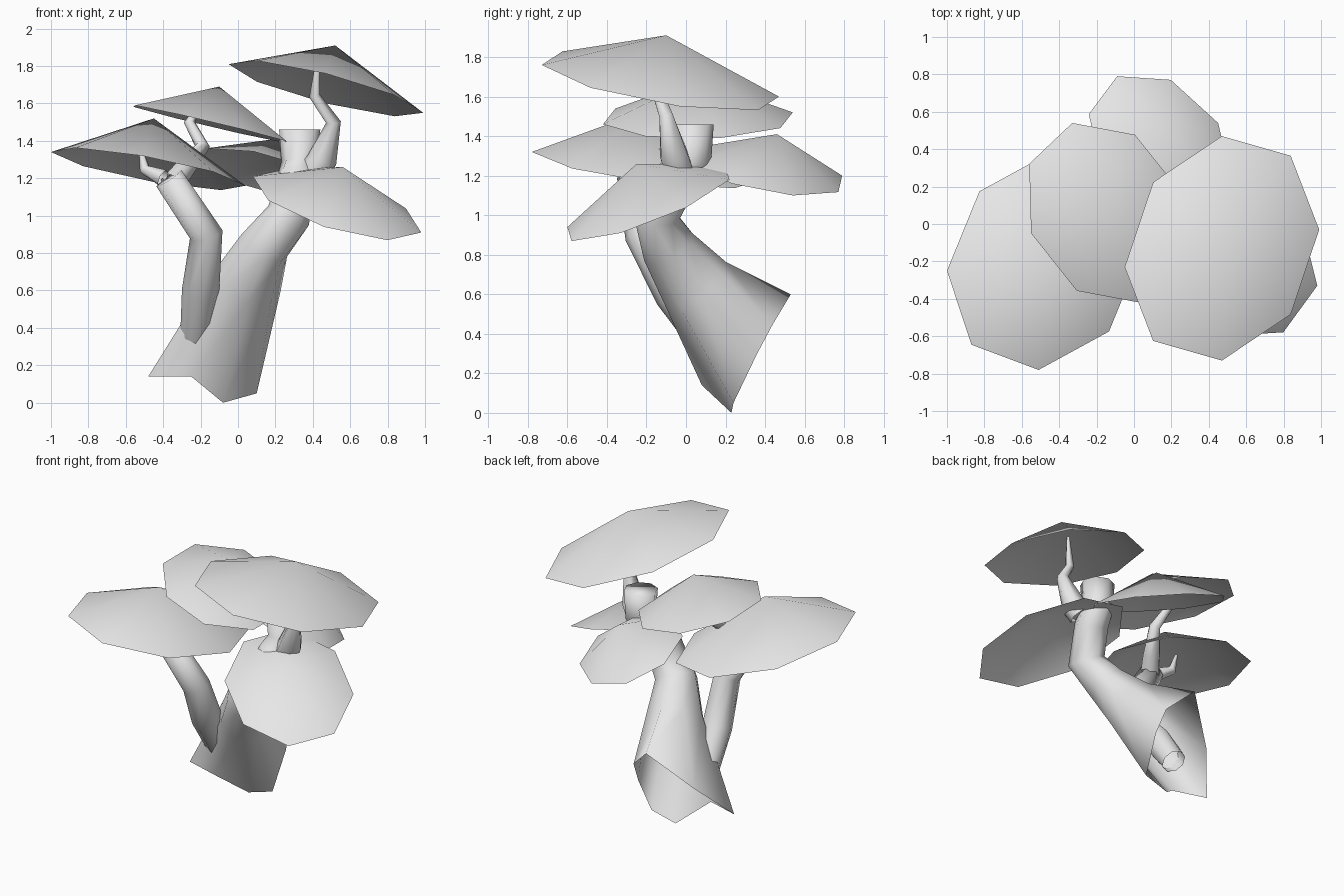
import bpy
from math import cos, sin, tau
from mathutils import Vector

old = bpy.data.objects.get("Cube")
if old:
    bpy.data.objects.remove(old)

shade = (.8, .8, .8, 1)
grey = bpy.data.materials.new("plain_grey")
grey.use_nodes = True
grey.diffuse_color = shade
grey.node_tree.nodes["Principled BSDF"].inputs["Base Color"].default_value = shade


def make(name, verts, faces):
    mesh = bpy.data.meshes.new(name)
    mesh.from_pydata(verts, [], faces)
    mesh.materials.append(grey)
    mesh.shade_smooth()
    obj = bpy.data.objects.new(name, mesh)
    bpy.context.collection.objects.link(obj)


def canopy(name, centre, side, back, peak, sides=8):
    """Open shallow cone: an octagonal rim spanned by two half-axes, joined to a peak."""
    verts = [Vector(peak)]
    for k in range(sides):
        angle = tau * k / sides
        verts.append(Vector(centre) + Vector(side) * cos(angle) + Vector(back) * sin(angle))
    make(name, verts, [(0, k + 1, (k + 1) % sides + 1) for k in range(sides)])


def limb(name, path, sides=6, rim=(), cap=False):
    """Tube along (x, y, z, radius) points; rim is an optional flared first ring."""
    points = [Vector(p[:3]) for p in path]
    verts = [Vector(p) for p in rim]
    last = len(points) - 1
    for i, point in enumerate(points):
        along = (points[min(i + 1, last)] - points[max(i - 1, 0)]).normalized()
        across = Vector((1, 0, 0))
        across = (across - along * across.dot(along)).normalized()
        third = along.cross(across)
        for k in range(sides):
            angle = tau * k / sides
            verts.append(point + (across * cos(angle) + third * sin(angle)) * path[i][3])
    faces = []
    for a in range(0, len(verts) - sides, sides):
        for k in range(sides):
            n = (k + 1) % sides
            faces.append((a + k, a + n, a + sides + n, a + sides + k))
    if cap:
        faces.append(tuple(range(len(verts) - sides, len(verts))))
    make(name, verts, faces)


# Foliage discs
canopy("top_canopy", centre=(.47, -.13, 1.68), side=(.52, .1, -.13),
       back=(0, .6, -.08), peak=(.52, -.1, 1.91))
canopy("right_canopy", centre=(-.48, -.2, 1.25), side=(.52, .05, -.09),
       back=(.03, .58, -.07), peak=(-.45, -.23, 1.52))
canopy("middle_canopy", centre=(-.15, .06, 1.49), side=(.4, .11, -.1),
       back=(-.18, .48, .03), peak=(-.1, .06, 1.69))
canopy("back_canopy", centre=(.14, .41, 1.23), side=(.31, .13, -.13),
       back=(-.23, .38, -.03), peak=(.2, .46, 1.41))
canopy("left_canopy", centre=(.53, -.19, 1.06), side=(.45, -.14, -.15),
       back=(.07, .41, .12), peak=(.56, -.25, 1.26))

# Leaning trunk with a flared open foot and a blunt stump at the top
limb("main_trunk",
     [(.05, .05, .65, .19), (.14, -.09, .84, .14), (.27, -.15, 1, .12),
      (.32, -.04, 1.2, .11), (.33, .03, 1.28, .1), (.33, .03, 1.46, .11)],
     sides=8, cap=True,
     rim=[(.12, .36, .3), (.1, .44, .45), (-.06, .53, .6), (-.31, .35, .35),
          (-.48, .15, .14), (-.25, .08, .14), (-.08, .23, 0), (.1, .24, .05)])

# Second trunk, rising from inside the flared foot
limb("side_trunk",
     [(-.23, .12, .33, .08), (-.2, -.06, .6, .1), (-.17, -.22, .9, .09), (-.37, -.27, 1.2, .08)],
     sides=8, cap=True)

# Thin branches that taper to a point under each canopy
limb("middle_branch",
     [(-.35, -.26, 1.17, .07), (-.28, -.16, 1.26, .06), (-.19, -.02, 1.37, .04),
      (-.26, .02, 1.5, .03), (-.2, .04, 1.6, .01)])
limb("right_twig",
     [(-.4, -.27, 1.2, .05), (-.5, -.22, 1.25, .03), (-.52, -.2, 1.36, .01)])
limb("top_branch",
     [(.41, -.04, 1.24, .08), (.45, -.06, 1.3, .08), (.51, -.1, 1.5, .04),
      (.41, -.15, 1.64, .03), (.43, -.14, 1.85, .01)])
